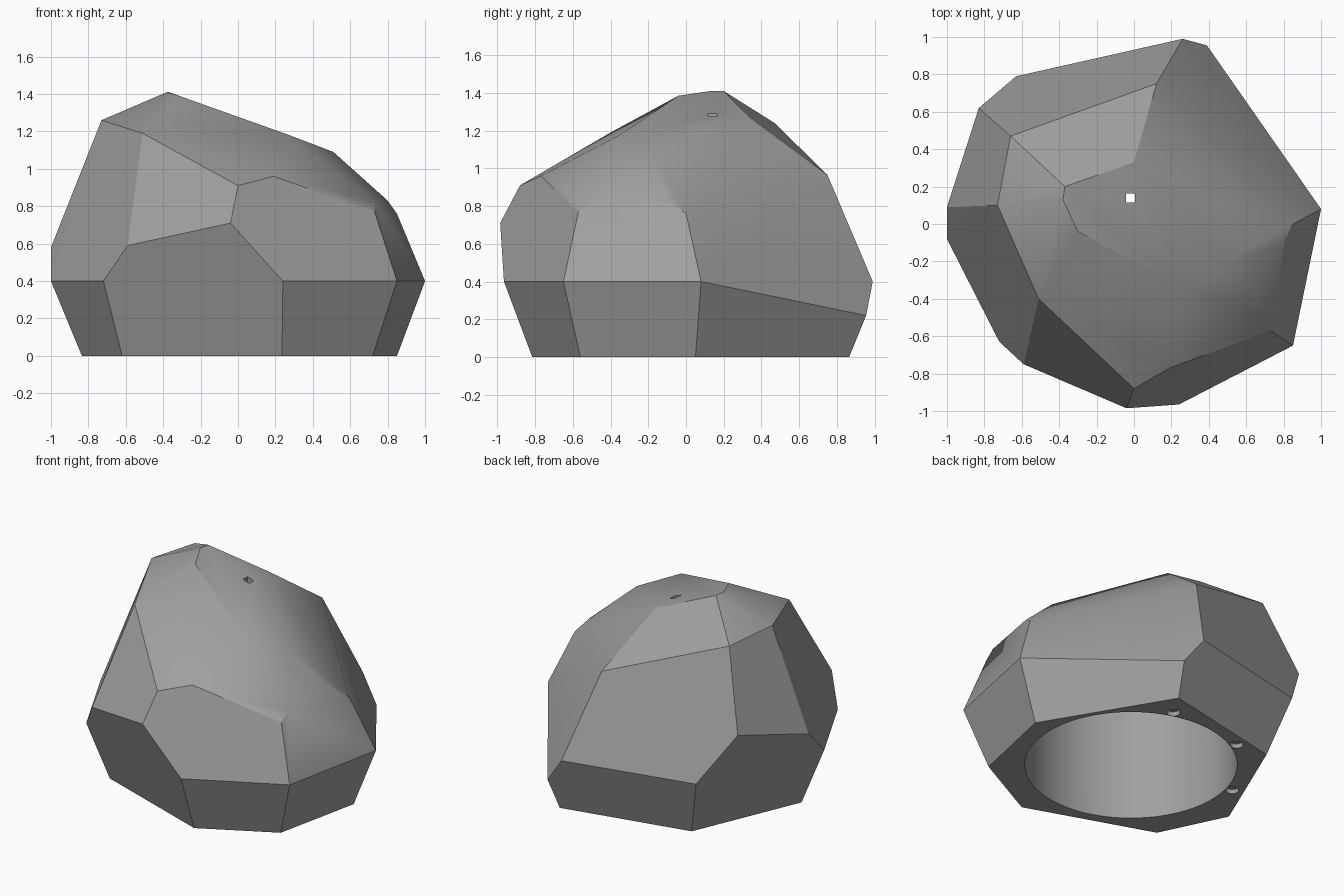
import bpy, bmesh, math
from mathutils import Matrix

if "Cube" in bpy.data.objects:
    bpy.data.objects.remove(bpy.data.objects["Cube"])

# Corner points of the faceted rock
FOOT = [(.85, .05, 0), (.72, -.56, 0), (.235, -.815, 0), (-.62, -.515, 0),
        (-.835, -.07, 0), (-.517, .676, 0), (.36, .865, 0)]
WAIST = [(1, .08, .4), (.85, -.65, .4), (.24, -.965, .4), (-.72, -.63, .4),
         (-1, -.08, .4), (-1, .09, .58), (-.83, .62, .725), (-.63, .79, .4),
         (.26, .99, .4), (.39, .955, .22)]
SHOULDER = [(-.59, -.75, .59), (-.04, -.985, .71), (0, -.88, .91), (.19, -.77, .96),
            (.73, -.57, .77), (.735, -.5, .82), (.8, -.1, .83), (.85, 0, .76)]
CROWN = [(-.51, -.4, 1.19), (-.73, .1, 1.26), (-.66, .47, 1.24), (.12, .75, .965),
         (0, .33, 1.275), (.51, -.19, 1.09), (.28, -.35, 1.178), (-.3, -.04, 1.385),
         (-.38, .13, 1.41), (-.37, .2, 1.41)]

CENTRE = (.05, .03)      # axis of the round cavity
RADIUS = .665


def finish(bm, name):
    mesh = bpy.data.meshes.new(name)
    bm.to_mesh(mesh)
    bm.free()
    ob = bpy.data.objects.new(name, mesh)
    bpy.context.collection.objects.link(ob)
    return ob


def faceted_rock(name, drop=0):
    bm = bmesh.new()
    for p in FOOT + WAIST + SHOULDER + CROWN:
        bm.verts.new((p[0], p[1], p[2] - drop))
    hull = bmesh.ops.convex_hull(bm, input=bm.verts)
    bmesh.ops.delete(bm, geom=[g for g in hull["geom_interior"]
                               if isinstance(g, bmesh.types.BMVert)], context='VERTS')
    bmesh.ops.dissolve_limit(bm, angle_limit=math.radians(3),
                             verts=bm.verts, edges=bm.edges)
    bmesh.ops.recalc_face_normals(bm, faces=bm.faces)
    return finish(bm, name)


def cylinder(name, x, y, r, z0, z1, sides):
    bm = bmesh.new()
    bmesh.ops.create_cone(bm, cap_ends=True, segments=sides, radius1=r, radius2=r,
                          depth=z1 - z0,
                          matrix=Matrix.Translation((x, y, (z0 + z1) / 2)) @
                          Matrix.Rotation(math.pi / 4, 4, 'Z'))
    return finish(bm, name)


def boolean(target, tool, operation):
    mod = target.modifiers.new("cut", 'BOOLEAN')
    mod.operation, mod.object, mod.solver = operation, tool, 'EXACT'
    bpy.context.view_layer.objects.active = target
    bpy.ops.object.modifier_apply(modifier=mod.name)
    bpy.data.objects.remove(tool)


rock = faceted_rock("rock_shell")

# Round cavity, its ceiling following the rock at an even wall thickness
cavity = cylinder("cavity", *CENTRE, RADIUS, -.08, 1.6, 96)
boolean(cavity, faceted_rock("ceiling", .12), 'INTERSECT')
boolean(rock, cavity, 'DIFFERENCE')

# Three shallow round pockets on the cavity rim
for degrees in (72, 119, 166.5):
    a = math.radians(degrees)
    pocket = cylinder("pocket", CENTRE[0] + .708 * math.cos(a),
                      CENTRE[1] + .708 * math.sin(a), .042, -.05, .03, 24)
    boolean(rock, pocket, 'DIFFERENCE')

# Small square hole through the crown
boolean(rock, cylinder("crown_hole", -.018, .14, .034, .9, 1.6, 4), 'DIFFERENCE')

# Plain grey stone
stone = bpy.data.materials.new("grey_stone")
stone.diffuse_color = (.35, .35, .35, 1)
stone.use_nodes = True
stone.node_tree.nodes["Principled BSDF"].inputs["Base Color"].default_value = stone.diffuse_color
rock.data.materials.clear()
rock.data.materials.append(stone)
for face in rock.data.polygons:
    face.material_index = 0

# Soft shading over the shallow creases only
bpy.ops.object.select_all(action='DESELECT')
rock.select_set(True)
bpy.context.view_layer.objects.active = rock
bpy.ops.object.shade_smooth_by_angle(angle=math.radians(28))
